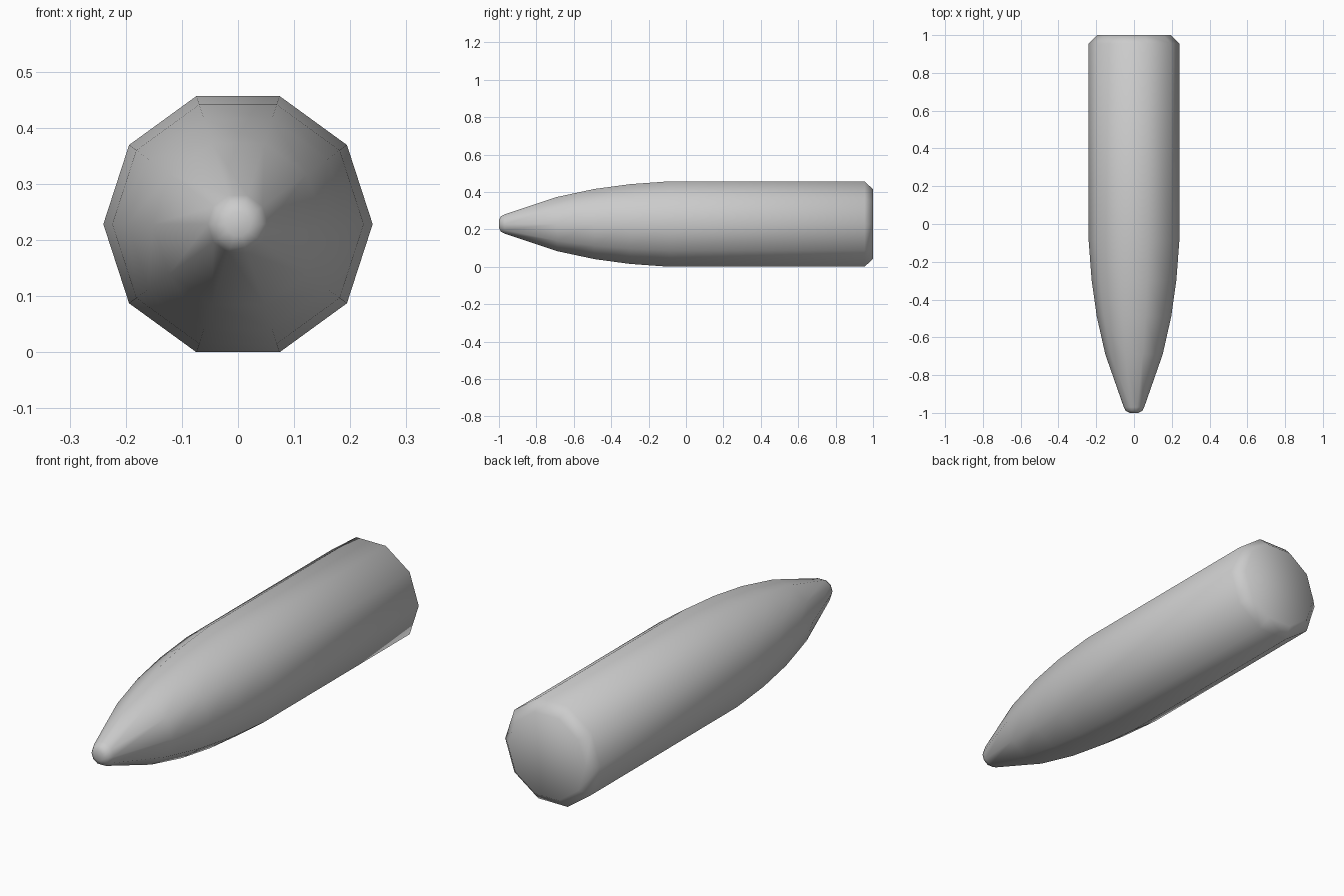
import bpy, bmesh, math

if "Cube" in bpy.data.objects:
    bpy.data.objects.remove(bpy.data.objects["Cube"])

SIDES = 10
CENTRE_Z = 0.24 * math.sin(math.radians(72))

# Lengthwise profile (y, radius), tip to base
PROFILE = [(-1.0, 0.022), (-0.99, 0.043), (-0.97, 0.054), (-0.69, 0.152),
           (-0.49, 0.197), (-0.30, 0.224), (-0.09, 0.24),
           (0.955, 0.24), (1.0, 0.195)]

bm = bmesh.new()
rings = []
for y, r in PROFILE:
    ring = []
    for i in range(SIDES):
        a = 2 * math.pi * i / SIDES
        ring.append(bm.verts.new((r * math.cos(a), y, CENTRE_Z + r * math.sin(a))))
    rings.append(ring)

# Side skin
for a, b in zip(rings, rings[1:]):
    for i in range(SIDES):
        j = (i + 1) % SIDES
        bm.faces.new((a[i], a[j], b[j], b[i]))

# Tip and base caps
bm.faces.new(rings[0])
bm.faces.new(rings[-1])
bmesh.ops.recalc_face_normals(bm, faces=bm.faces)
for f in bm.faces:
    f.smooth = True

mesh = bpy.data.meshes.new("pointed_cylinder")
bm.to_mesh(mesh)
bm.free()
bpy.context.collection.objects.link(bpy.data.objects.new("pointed_cylinder", mesh))
